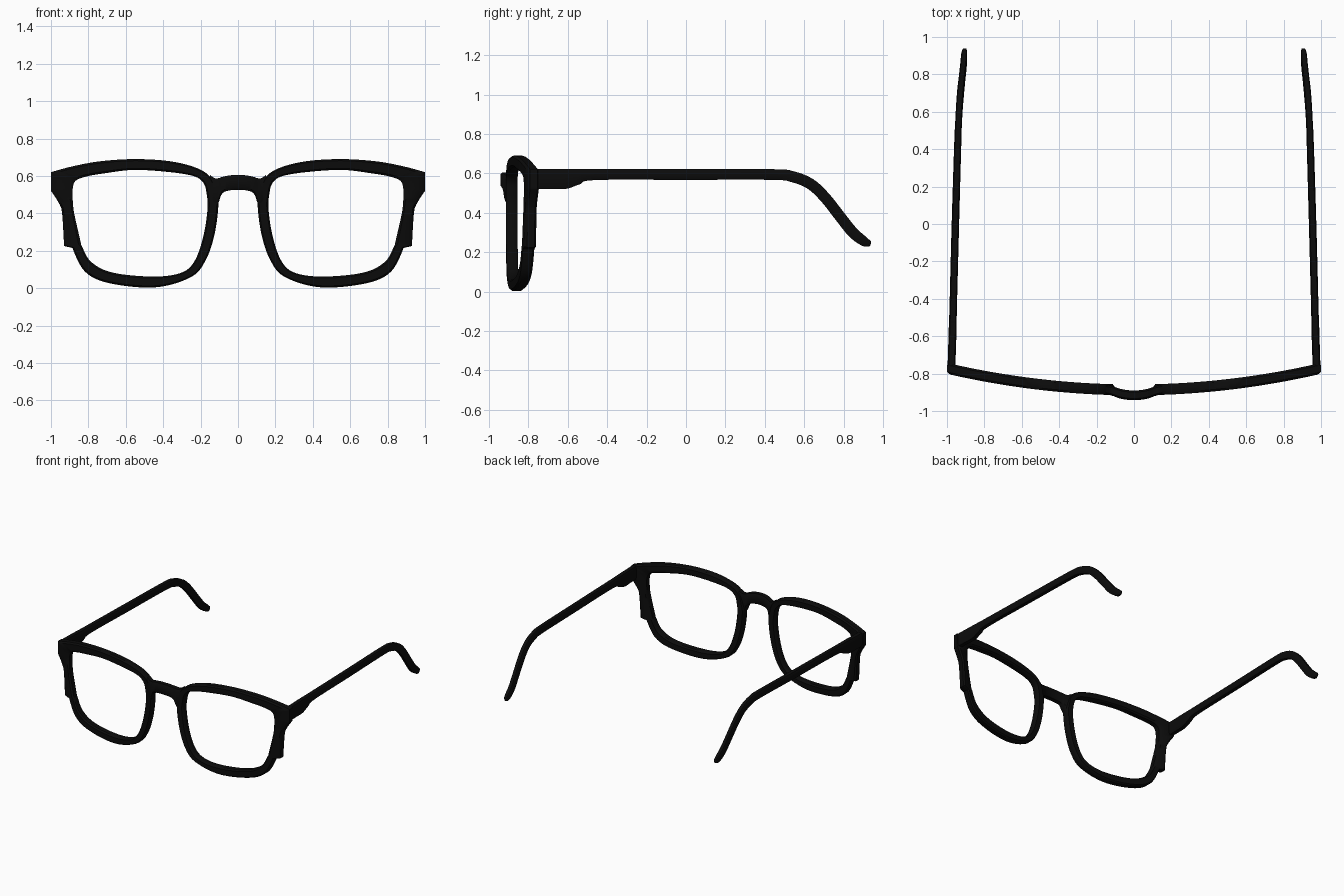
import bpy, bmesh, math
from mathutils import Vector

if "Cube" in bpy.data.objects:
    bpy.data.objects.remove(bpy.data.objects["Cube"])

black = bpy.data.materials.new("near_black_plastic")
black.diffuse_color = (0.0035, 0.0035, 0.0035, 1)
black.use_nodes = True
black.node_tree.nodes["Principled BSDF"].inputs["Base Color"].default_value = black.diffuse_color


def loft(name, rings, closed=False):
    """Skin a list of equal-length point rings into a smooth object."""
    bm = bmesh.new()
    vs = [[bm.verts.new(p) for p in r] for r in rings]
    n, m = len(vs), len(vs[0])
    for i in range(n if closed else n - 1):
        a, b = vs[i], vs[(i + 1) % n]
        for j in range(m):
            k = (j + 1) % m
            bm.faces.new((a[j], a[k], b[k], b[j]))
    if not closed:
        bm.faces.new(vs[0])
        bm.faces.new(vs[-1])
    bmesh.ops.recalc_face_normals(bm, faces=bm.faces)
    me = bpy.data.meshes.new(name)
    bm.to_mesh(me)
    bm.free()
    me.materials.append(black)
    ob = bpy.data.objects.new(name, me)
    bpy.context.collection.objects.link(ob)
    bpy.ops.object.select_all(action='DESELECT')
    ob.select_set(True)
    bpy.context.view_layer.objects.active = ob
    bpy.ops.object.shade_smooth_by_angle(angle=math.radians(40))
    return ob


def spline(pts, closed, steps=6, corners=()):
    """Smooth curve through the points; corner indices stay sharp."""
    P = [Vector(p) for p in pts]
    n = len(P)

    def tangent(i):
        if i in corners:
            return P[0] * 0
        if closed:
            return (P[(i + 1) % n] - P[i - 1]) / 2
        return (P[min(i + 1, n - 1)] - P[max(i - 1, 0)]) / 2

    out = []
    for i in range(n if closed else n - 1):
        k = (i + 1) % n
        for s in range(steps):
            t = s / steps
            out.append(P[i] * (2*t**3 - 3*t*t + 1) + tangent(i) * (t**3 - 2*t*t + t)
                       + P[k] * (3*t*t - 2*t**3) + tangent(k) * (t**3 - t*t))
    if not closed:
        out.append(P[-1])
    return out


# Chamfered box section, coordinates 0..1
SECTION = [(0, .18), (.15, 0), (.85, 0), (1, .18), (1, .82), (.85, 1), (.15, 1), (0, .82)]


def front_y(x):
    return -0.916 + 0.115 * x * x


# Lens rims with end pieces: outer x, z and inner x, z
RIM = [(1.0, .62, .87, .572), (.89, .65, .815, .596), (.74, .678, .72, .613),
       (.55, .69, .56, .632), (.36, .678, .38, .622), (.215, .64, .24, .60),
       (.14, .585, .185, .563), (.115, .51, .167, .50), (.105, .44, .163, .42),
       (.125, .29, .187, .27), (.17, .155, .235, .14), (.25, .06, .31, .08),
       (.445, .004, .46, .062), (.69, .027, .67, .083), (.82, .09, .785, .14),
       (.885, .215, .835, .225), (.93, .225, .842, .25), (.94, .395, .875, .395),
       (.955, .45, .882, .45), (1.0, .52, .885, .52)]
outer = spline([r[:2] for r in RIM], True, corners=(0, 15, 16, 19))
inner = spline([r[2:] for r in RIM], True)

# Temples: y, z centre, half height, x centre, half width
TEMPLE = [(-.785, .572, .051, .976, .021), (-.70, .572, .051, .974, .021),
          (-.61, .572, .051, .971, .021), (-.54, .583, .039, .969, .021),
          (-.46, .594, .028, .967, .02), (0, .594, .027, .955, .02),
          (.44, .594, .027, .942, .019), (.54, .583, .028, .938, .018),
          (.63, .547, .028, .933, .018), (.705, .478, .028, .927, .018),
          (.78, .383, .028, .919, .017), (.845, .302, .028, .912, .017),
          (.90, .257, .025, .908, .016), (.93, .243, .016, .906, .011),
          (.937, .24, .006, .905, .005)]
path = spline(TEMPLE, False, 5)

for s, side in ((1, "right"), (-1, "left")):
    rings = []
    for o, i in zip(outer, inner):
        ring = []
        for u, v in SECTION:
            p = o.lerp(i, u)
            ring.append((s * p.x, front_y(p.x) + .058 * v, p.y))
        rings.append(ring)
    loft(side + "_rim", rings, True)

    rings = []
    for k, p in enumerate(path):
        a, b = path[max(k - 1, 0)], path[min(k + 1, len(path) - 1)]
        ang = math.atan2(b[1] - a[1], b[0] - a[0])
        if p[0] < .3:
            ang = 0
        ring = []
        for u, v in SECTION:
            h = (2 * v - 1) * p[2]
            ring.append((s * (p[3] + (2 * u - 1) * p[4]),
                         p[0] - h * math.sin(ang), p[1] + h * math.cos(ang)))
        rings.append(ring)
    loft(side + "_temple", rings)

# Bridge: x, top z, bottom z, front y
HALF = [(.15, .605, .47, -.911), (.125, .588, .44, -.916), (.105, .588, .455, -.922),
        (.09, .593, .497, -.928), (.07, .598, .516, -.934), (.035, .604, .524, -.94)]
BRIDGE = [(-x, a, b, y) for x, a, b, y in HALF] + [(0, .605, .526, -.942)] + HALF[::-1]
loft("bridge", [[(x, y + .052 * v, b + (t - b) * u) for u, v in SECTION]
                for x, t, b, y in spline(BRIDGE, False, 4)])
